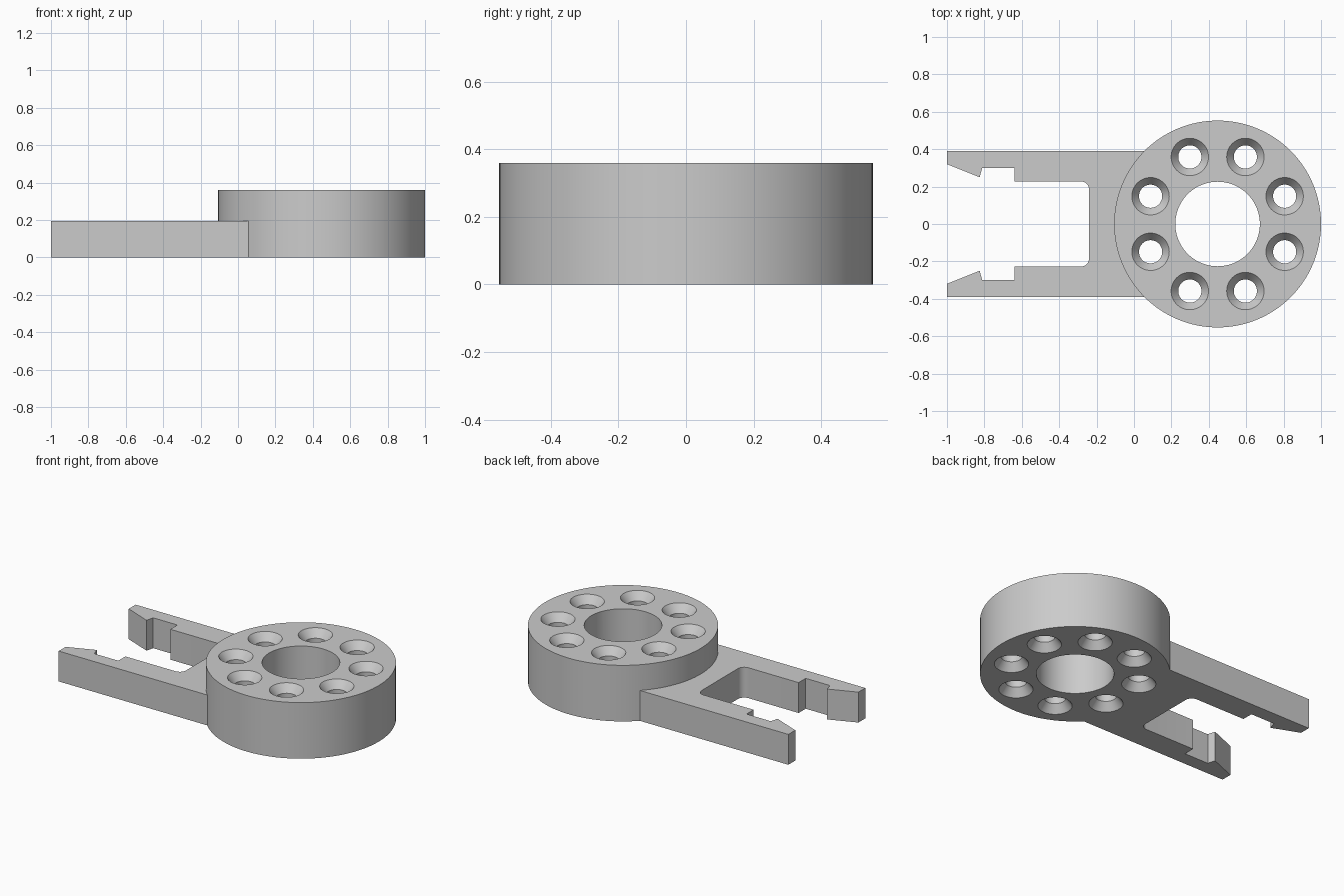
import bpy, bmesh, math
from mathutils import Matrix

old = bpy.data.objects.get("Cube")
if old:
    bpy.data.objects.remove(old, do_unlink=True)

CX, R, H = 0.447, 0.553, 0.36      # ring centre, radius, height
FORK_H = 0.195

grey = bpy.data.materials.new("plain grey")
grey.use_nodes = True
COL = (0.6, 0.6, 0.6, 1)
grey.diffuse_color = COL
grey.node_tree.nodes["Principled BSDF"].inputs["Base Color"].default_value = COL


def finish(name, bm):
    bmesh.ops.recalc_face_normals(bm, faces=bm.faces)
    me = bpy.data.meshes.new(name)
    bm.to_mesh(me)
    bm.free()
    me.materials.append(grey)
    ob = bpy.data.objects.new(name, me)
    bpy.context.collection.objects.link(ob)
    return ob


def lathe(bm, profile, x, y, segs):
    """Closed solid of revolution from (radius, z) points, capped at both ends."""
    rings = []
    for r, z in profile:
        rings.append([bm.verts.new((x + r * math.cos(2 * math.pi * i / segs),
                                    y + r * math.sin(2 * math.pi * i / segs), z))
                      for i in range(segs)])
    for a, b in zip(rings, rings[1:]):
        for i in range(segs):
            j = (i + 1) % segs
            bm.faces.new((a[i], a[j], b[j], b[i]))
    bm.faces.new(rings[0][::-1])
    bm.faces.new(rings[-1])


def boolean(ob, other, op):
    mod = ob.modifiers.new(op.lower(), 'BOOLEAN')
    mod.operation, mod.solver, mod.object = op, 'EXACT', other
    bpy.ops.object.select_all(action='DESELECT')
    bpy.context.view_layer.objects.active = ob
    ob.select_set(True)
    bpy.ops.object.modifier_apply(modifier=mod.name)
    bpy.data.objects.remove(other, do_unlink=True)


# Round body
bm = bmesh.new()
lathe(bm, [(R, 0), (R, H)], CX, 0, 128)
body = finish("clip_bracket", bm)

# Fork: half outline with hooked tip, notch and rounded inner corner, mirrored in y
half = [(0.3, 0.39), (-1, 0.39), (-1, 0.32), (-0.825, 0.25), (-0.812, 0.30),
        (-0.64, 0.30), (-0.64, 0.228)]
f = 0.045
for i in range(9):
    a = math.pi / 2 * (1 - i / 8)
    half.append((-0.24 - f + f * math.cos(a), 0.228 - f + f * math.sin(a)))
outline = half + [(x, -y) for x, y in reversed(half)]
bm = bmesh.new()
face = bm.faces.new([bm.verts.new((x, y, 0)) for x, y in outline])
ext = bmesh.ops.extrude_face_region(bm, geom=[face])
bmesh.ops.translate(bm, vec=(0, 0, FORK_H),
                    verts=[v for v in ext["geom"] if isinstance(v, bmesh.types.BMVert)])
boolean(body, finish("fork", bm), 'UNION')

# Centre bore and eight bolt holes countersunk on both sides
bm = bmesh.new()
lathe(bm, [(0.226, -0.1), (0.226, H + 0.1)], CX, 0, 96)
r_out, r_in, d, e = 0.1, 0.062, 0.05, 0.01
r_ext = r_out + e * (r_out - r_in) / d
sink = [(r_ext, -e), (r_in, d), (r_in, H - d), (r_ext, H + e)]
for k in range(8):
    a = math.radians(22.5 + 45 * k)
    lathe(bm, sink, CX + 0.388 * math.cos(a), 0.388 * math.sin(a), 48)
boolean(body, finish("hole_cutter", bm), 'DIFFERENCE')

bpy.ops.object.select_all(action='DESELECT')
bpy.context.view_layer.objects.active = body
body.select_set(True)
bpy.ops.object.shade_smooth_by_angle(angle=math.radians(25))
